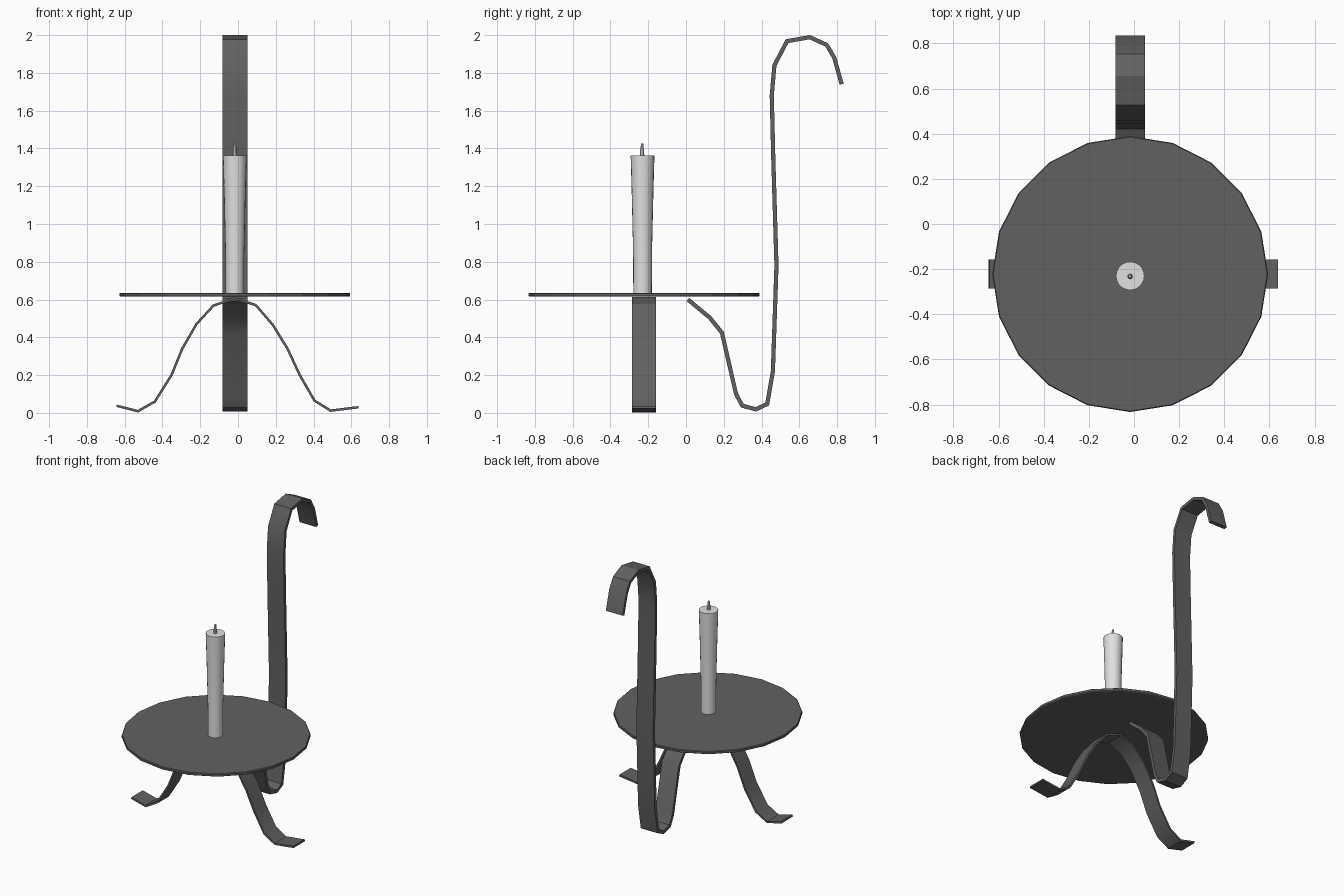
import bpy, bmesh, math
from mathutils import Vector

if "Cube" in bpy.data.objects:
    bpy.data.objects.remove(bpy.data.objects["Cube"])


def material(name, v):
    m = bpy.data.materials.new(name)
    m.diffuse_color = (v, v, v, 1)
    m.use_nodes = True
    m.node_tree.nodes["Principled BSDF"].inputs["Base Color"].default_value = m.diffuse_color
    return m


iron = material("dark iron", 0.12)
wax = material("pale wax", 0.75)
CX, CY = -0.017, -0.222


def finish(name, bm, mat, smooth=None):
    bmesh.ops.recalc_face_normals(bm, faces=bm.faces)
    me = bpy.data.meshes.new(name)
    bm.to_mesh(me)
    bm.free()
    me.materials.append(mat)
    ob = bpy.data.objects.new(name, me)
    bpy.context.collection.objects.link(ob)
    if smooth:
        bpy.ops.object.select_all(action='DESELECT')
        ob.select_set(True)
        bpy.context.view_layer.objects.active = ob
        bpy.ops.object.shade_smooth_by_angle(angle=math.radians(smooth))
    return ob


def strap(name, path, thick, place):
    """Flat bar: offset a 2D path to both sides, extrude across its width."""
    pts = [Vector(p) for p in path]
    bm = bmesh.new()
    rings = []
    for i, p in enumerate(pts):
        a = (p - pts[i - 1]).normalized() if i else None
        b = (pts[i + 1] - p).normalized() if i < len(pts) - 1 else None
        t = ((a or b) + (b or a)).normalized()
        n = Vector((-t.y, t.x))
        n *= thick / 2 / max(0.5, t.dot(a or b))
        rings.append([bm.verts.new(place(q, w)) for q, w in
                      ((p + n, -1), (p + n, 1), (p - n, 1), (p - n, -1))])
    for r, s in zip(rings, rings[1:]):
        for k in range(4):
            bm.faces.new((r[k], r[(k + 1) % 4], s[(k + 1) % 4], s[k]))
    bm.faces.new(rings[0])
    bm.faces.new(rings[-1])
    return finish(name, bm, iron, 30)


def turned(name, profile, sides, mat, smooth=None):
    """Stack of rings (radius, z, y shift) with capped ends."""
    bm = bmesh.new()
    rings = []
    for r, z, dy in profile:
        rings.append([bm.verts.new((CX + r * math.sin(2 * math.pi * k / sides),
                                    CY + dy + r * math.cos(2 * math.pi * k / sides), z))
                      for k in range(sides)])
    for r, s in zip(rings, rings[1:]):
        for k in range(sides):
            j = (k + 1) % sides
            bm.faces.new((r[k], r[j], s[j], s[k]))
    bm.faces.new(rings[0])
    bm.faces.new(rings[-1])
    return finish(name, bm, mat, smooth)


# Round drip plate
turned("drip_plate", [(0.605, 0.615, 0), (0.611, 0.619, 0), (0.611, 0.632, 0),
                      (0.607, 0.636, 0)], 20, iron)

# Candle, widening towards the top, and its wick
turned("candle", [(0.049, 0.63, -0.008), (0.050, 0.85, -0.008),
                  (0.057, 1.15, -0.008), (0.063, 1.362, -0.008)], 20, wax, 30)
turned("wick", [(0.012, 1.355, -0.01), (0.010, 1.39, -0.011),
                (0.006, 1.425, -0.010)], 8, wax, 30)

# Front pair of legs: one bent strap
strap("front_legs",
      [(-0.643, 0.038), (-0.53, 0.009), (-0.44, 0.06), (-0.352, 0.2), (-0.295, 0.34),
       (-0.22, 0.47), (-0.13, 0.568), (-0.017, 0.607), (0.095, 0.57), (0.185, 0.465),
       (0.262, 0.34), (0.327, 0.2), (0.405, 0.065), (0.49, 0.012), (0.638, 0.03)],
      0.013, lambda q, w: (q.x, CY + 0.064 * w, q.y))

# Back leg that rises into the hooked handle
strap("back_leg_handle",
      [(0.01, 0.6), (0.125, 0.505), (0.19, 0.425), (0.265, 0.1), (0.298, 0.038),
       (0.37, 0.019), (0.43, 0.047), (0.46, 0.22), (0.479, 0.78), (0.462, 1.35),
       (0.454, 1.68), (0.468, 1.84), (0.535, 1.968), (0.655, 1.989), (0.745, 1.948),
       (0.785, 1.88), (0.824, 1.74)],
      0.022, lambda q, w: (CX + 0.066 * w, q.x, q.y))
